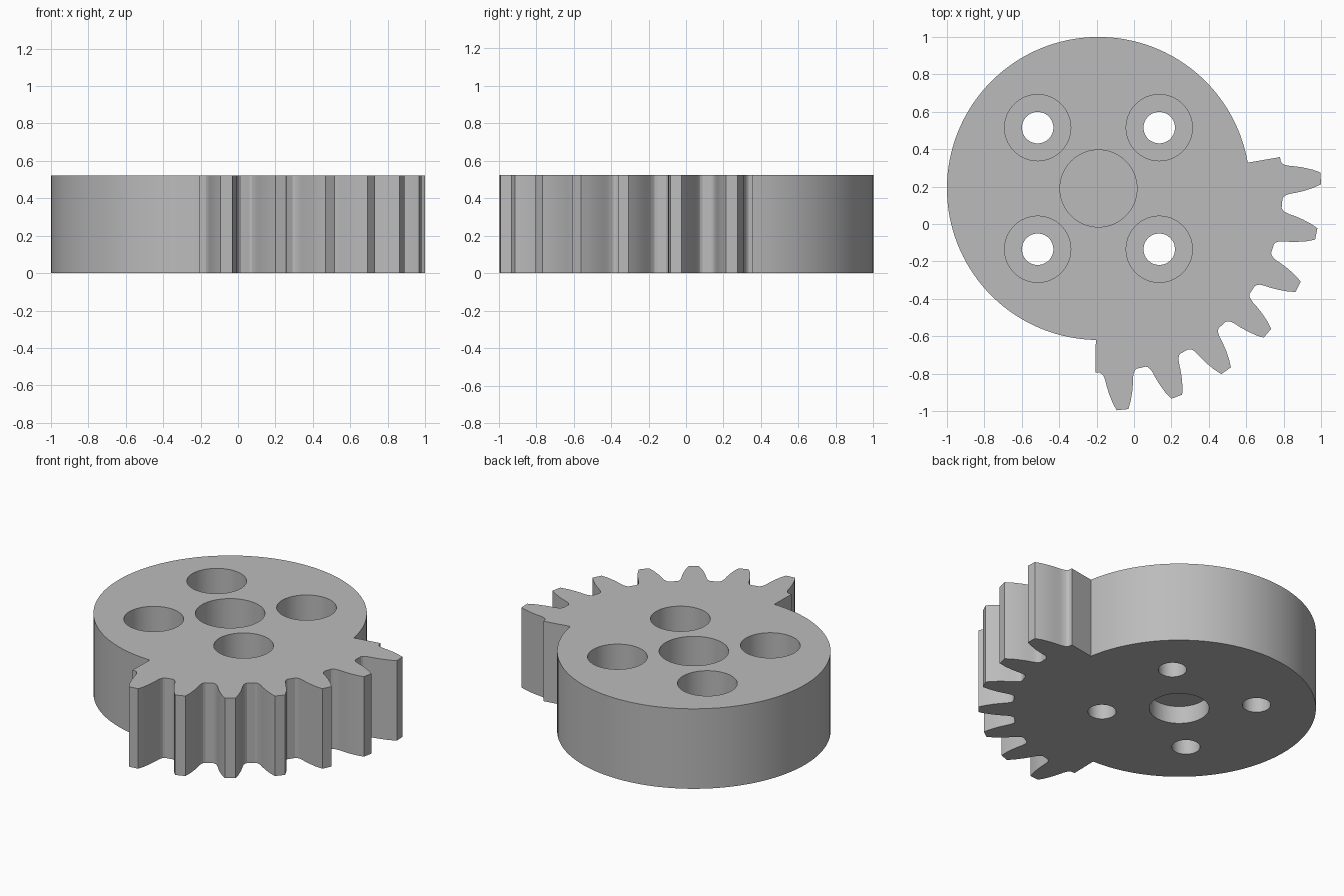
import bpy, bmesh, math
from mathutils import Vector

cube = bpy.data.objects.get("Cube")
if cube:
    bpy.data.objects.remove(cube, do_unlink=True)

CENTRE = Vector((-0.19, 0.19))
HEIGHT = 0.523
HUB_RADIUS = 0.81
PITCH = 14.4
TEETH = 7
MIDDLE = -40.6

grey = bpy.data.materials.new("plain grey")
grey.diffuse_color = (0.5, 0.5, 0.5, 1)
grey.use_nodes = True
grey.node_tree.nodes["Principled BSDF"].inputs["Base Color"].default_value = (0.5, 0.5, 0.5, 1)


def polar(radius, degrees):
    a = math.radians(degrees)
    return CENTRE + Vector((math.cos(a), math.sin(a))) * radius


def prism(name, outline, bottom, top):
    """Extrude a counter-clockwise outline between two heights."""
    bm = bmesh.new()
    face = bm.faces.new([bm.verts.new((p.x, p.y, bottom)) for p in outline])
    solid = bmesh.ops.extrude_face_region(bm, geom=[face])
    for v in solid["geom"]:
        if isinstance(v, bmesh.types.BMVert):
            v.co.z = top
    bmesh.ops.recalc_face_normals(bm, faces=bm.faces[:])
    mesh = bpy.data.meshes.new(name)
    bm.to_mesh(mesh)
    bm.free()
    mesh.materials.append(grey)
    obj = bpy.data.objects.new(name, mesh)
    bpy.context.collection.objects.link(obj)
    return obj


# Half a tooth: radius and angle from the tooth centre, root to tip
flank = [(0.985, 7.2), (0.985, 5.8), (0.992, 5.1), (1.005, 4.6), (1.025, 4.2),
         (1.06, 3.8), (1.10, 3.25), (1.15, 2.4), (1.19, 1.5)]

# Toothed sector followed by the round hub
start = MIDDLE - PITCH * TEETH / 2
end = MIDDLE + PITCH * TEETH / 2
outline = []
for i in range(TEETH):
    mid = start + PITCH * (i + 0.5)
    first = flank if i == 0 else flank[1:]
    outline += [polar(r, mid - a) for r, a in first]
    outline += [polar(r, mid + a) for r, a in reversed(flank)]
steps = 96
sweep = 360 - (end - start)
outline += [polar(HUB_RADIUS, end + sweep * i / steps) for i in range(steps + 1)]
gear = prism("sector_gear", outline, 0, HEIGHT)


def drill(x, y, radius, bottom, top):
    """Cut a round hole at an offset from the hub centre."""
    ring = [CENTRE + Vector((x + radius * math.cos(math.tau * i / 64),
                             y + radius * math.sin(math.tau * i / 64))) for i in range(64)]
    cutter = prism("hole_cutter", ring, bottom, top)
    cutter.hide_render = True
    mod = gear.modifiers.new("hole", "BOOLEAN")
    mod.operation = "DIFFERENCE"
    mod.solver = "EXACT"
    mod.object = cutter
    bpy.ops.object.modifier_apply(modifier=mod.name)
    bpy.data.objects.remove(cutter, do_unlink=True)


bpy.ops.object.select_all(action="DESELECT")
bpy.context.view_layer.objects.active = gear
gear.select_set(True)

# Four counterbored screw holes
for sx in (-1, 1):
    for sy in (-1, 1):
        drill(sx * 0.325, sy * 0.325, 0.177, 0.26, HEIGHT + 0.1)
        drill(sx * 0.325, sy * 0.325, 0.084, -0.1, HEIGHT + 0.1)

# Blind central bores above and below
drill(0, 0, 0.206, 0.2, HEIGHT + 0.1)
drill(0, 0, 0.177, -0.1, 0.115)

bpy.ops.object.shade_smooth_by_angle(angle=math.radians(25))
